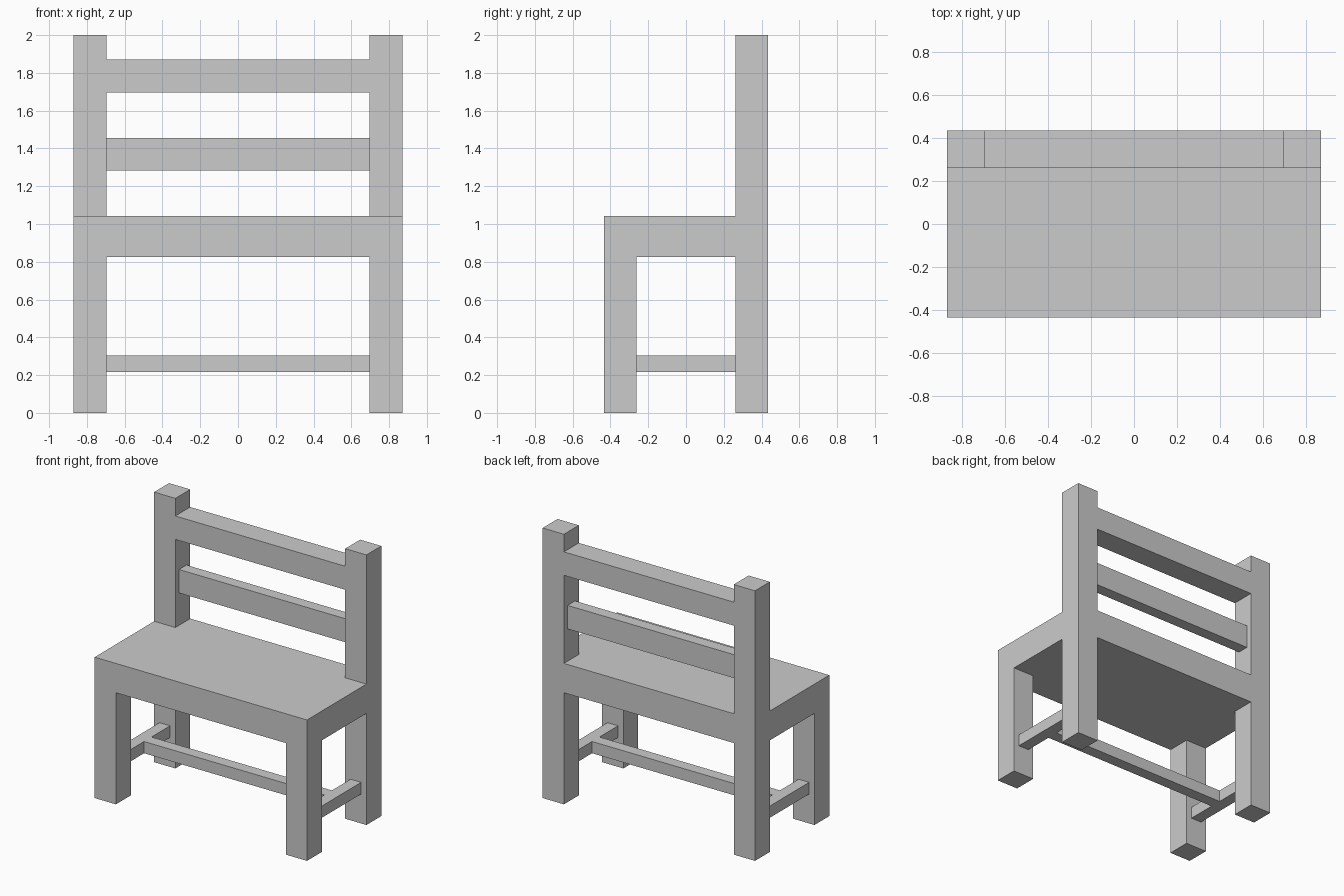
import bpy, bmesh

if "Cube" in bpy.data.objects:
    bpy.data.objects.remove(bpy.data.objects["Cube"])

U = 2 / 11.5  # post thickness, the module for all sizes


def prism(name, outline, z0, z1):
    """Extrude an xy outline from z0 to z1 (all in modules)."""
    bm = bmesh.new()
    face = bm.faces.new([bm.verts.new((x * U, y * U, z0 * U)) for x, y in outline])
    ext = bmesh.ops.extrude_face_region(bm, geom=[face])
    top = [v for v in ext["geom"] if isinstance(v, bmesh.types.BMVert)]
    bmesh.ops.translate(bm, verts=top, vec=(0, 0, (z1 - z0) * U))
    bmesh.ops.recalc_face_normals(bm, faces=bm.faces)
    mesh = bpy.data.meshes.new(name)
    bm.to_mesh(mesh)
    bm.free()
    obj = bpy.data.objects.new(name, mesh)
    bpy.context.collection.objects.link(obj)
    return obj


def box(name, x, y, z):
    return prism(name, [(x[0], y[0]), (x[1], y[0]), (x[1], y[1]), (x[0], y[1])], *z)


# Seat slab, notched around the back posts
prism("seat", [(-5, -2.5), (5, -2.5), (5, 1.5), (4, 1.5), (4, 2.5),
               (-4, 2.5), (-4, 1.5), (-5, 1.5)], 4.75, 6)

# Legs, posts and side stretchers, one set per side
for side, s in (("left", -1), ("right", 1)):
    outer = sorted((4 * s, 5 * s))
    box(f"{side}_front_leg", outer, (-2.5, -1.5), (0, 4.75))
    box(f"{side}_back_post", outer, (1.5, 2.5), (0, 11.5))
    box(f"{side}_stretcher", sorted((4.25 * s, 4.75 * s)), (-1.5, 1.5), (1.25, 1.75))

# Long stretcher between the side stretchers
box("middle_stretcher", (-4.25, 4.25), (-0.25, 0.25), (1.25, 1.75))

# Backrest: thin lower rail and full-depth top rail
box("lower_back_rail", (-4, 4), (1.75, 2.25), (7.375, 8.375))
box("top_back_rail", (-4, 4), (1.5, 2.5), (9.75, 10.75))
